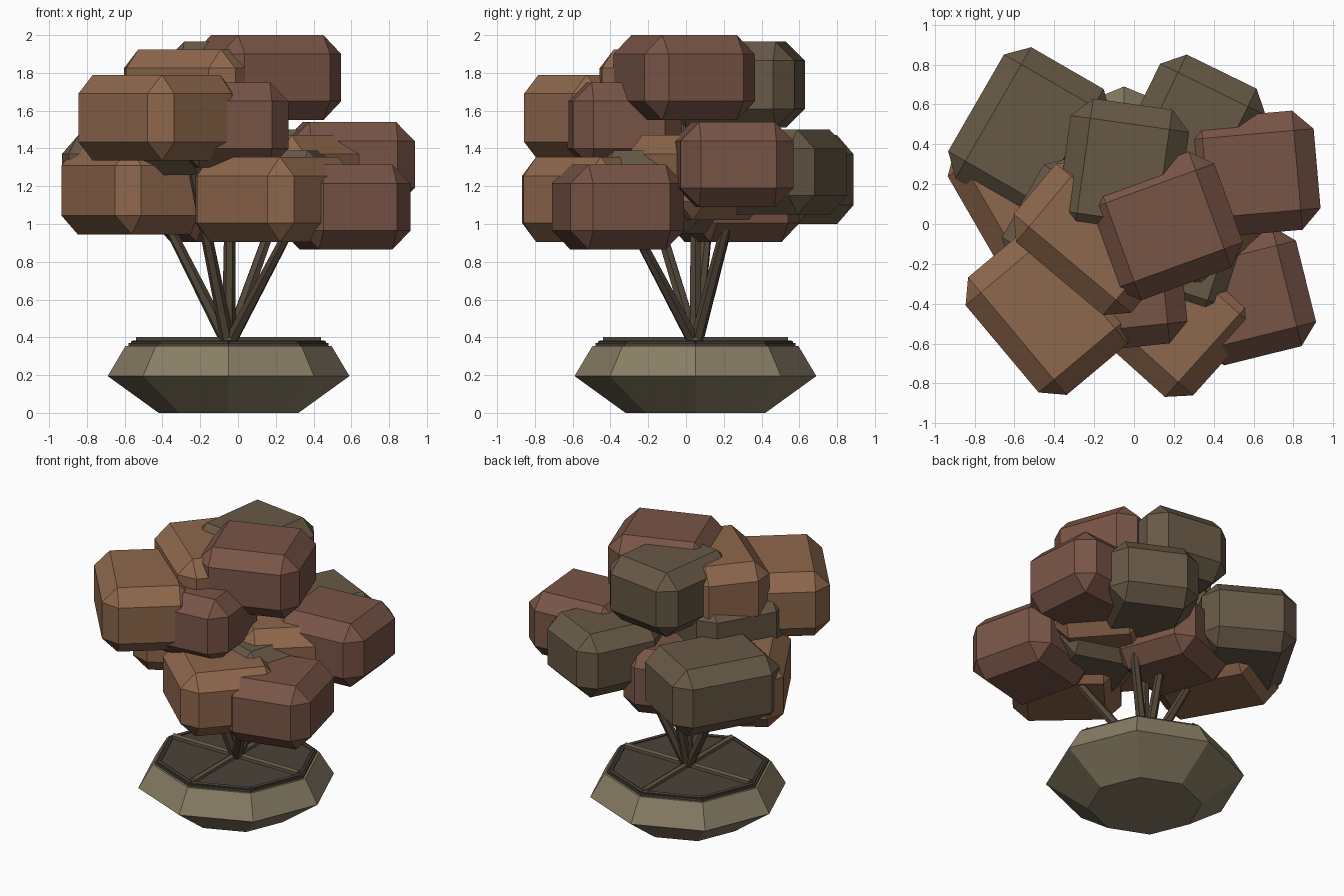
import bpy, bmesh, math
from mathutils import Vector, Matrix

if "Cube" in bpy.data.objects:
    bpy.data.objects.remove(bpy.data.objects["Cube"])

def material(name, rgb):
    m = bpy.data.materials.new(name)
    m.diffuse_color = (*rgb, 1)
    m.use_nodes = True
    m.node_tree.nodes["Principled BSDF"].inputs["Base Color"].default_value = m.diffuse_color
    return m

TAN = material("tan_leaf", (0.27, 0.135, 0.072))
RED = material("red_leaf", (0.19, 0.09, 0.062))
DARK = material("dark_leaf", (0.135, 0.098, 0.06))
STONE = material("stone", (0.25, 0.21, 0.13))
SOIL = material("soil", (0.07, 0.055, 0.042))
ROOT = material("root", (0.12, 0.10, 0.06))
BARK = material("bark", (0.085, 0.062, 0.04))
CX, CY = -0.05, 0.05

def finish(bm, name, mat):
    bmesh.ops.recalc_face_normals(bm, faces=bm.faces)
    me = bpy.data.meshes.new(name)
    bm.to_mesh(me)
    bm.free()
    me.materials.append(mat)
    ob = bpy.data.objects.new(name, me)
    bpy.context.collection.objects.link(ob)
    return ob

def lathe(name, profile, mat, sides=8):
    # stacked rings of (radius, z), capped at both ends
    bm = bmesh.new()
    rings = []
    for r, z in profile:
        rings.append([bm.verts.new((CX + r * math.cos(2 * math.pi * i / sides),
                                    CY + r * math.sin(2 * math.pi * i / sides), z))
                      for i in range(sides)])
    for a, b in zip(rings, rings[1:]):
        for i in range(sides):
            j = (i + 1) % sides
            bm.faces.new((a[i], a[j], b[j], b[i]))
    bm.faces.new(rings[0])
    bm.faces.new(rings[-1])
    return finish(bm, name, mat)

def rod(name, p, q, r1, r2, mat, sides=6):
    p, q = Vector(p), Vector(q)
    d = q - p
    bm = bmesh.new()
    bmesh.ops.create_cone(bm, cap_ends=True, segments=sides, radius1=r1, radius2=r2,
                          depth=d.length)
    rot = d.to_track_quat('Z', 'Y').to_matrix().to_4x4()
    bm.transform(Matrix.Translation((p + q) / 2) @ rot)
    return finish(bm, name, mat)

def leaf_block(name, mat, x, y, z0, z1, hx, hy, deg):
    # box with one-segment chamfers, turned about z
    bm = bmesh.new()
    bmesh.ops.create_cube(bm, size=2)
    bm.transform(Matrix.Diagonal((hx, hy, (z1 - z0) / 2, 1)))
    bmesh.ops.bevel(bm, geom=bm.edges[:], offset=0.1, offset_type='OFFSET',
                    segments=1, affect='EDGES')
    bm.transform(Matrix.Translation((x, y, (z0 + z1) / 2))
                 @ Matrix.Rotation(math.radians(deg), 4, 'Z'))
    return finish(bm, name, mat)

# Pot, soil and cross-shaped surface roots
lathe("pot", [(0.37, 0), (0.64, 0.195), (0.545, 0.355)], STONE)
lathe("soil", [(0.53, 0.34), (0.53, 0.37), (0.50, 0.37)], SOIL)
for i in range(8):
    a, b = (2 * math.pi * k / 8 for k in (i, i + 1))
    rod("soil_rim", (CX + 0.505 * math.cos(a), CY + 0.505 * math.sin(a), 0.37),
        (CX + 0.505 * math.cos(b), CY + 0.505 * math.sin(b), 0.37), 0.014, 0.014, SOIL)
for i in range(4):
    a = math.pi / 2 * i
    rod("surface_root", (CX, CY, 0.38),
        (CX + 0.49 * math.cos(a), CY + 0.49 * math.sin(a), 0.38), 0.022, 0.022, ROOT)

# Stems fanning out of the soil
for tip in [(-0.40, 0.12, 1.05), (-0.27, -0.28, 1.45), (0.30, -0.30, 1.02),
            (-0.05, 0.26, 1.15), (-0.04, 0.05, 1.35), (0.27, 0.28, 1.25),
            (-0.06, -0.20, 1.0)][:6]:
    rod("stem", (CX, CY, 0.36), tip, 0.036, 0.026, BARK)

# Foliage: name, colour, x, y, bottom, top, half width, half depth, turn
blocks = [
    ("top_leaves", RED, 0.155, -0.01, 1.55, 2.0, 0.34, 0.31, 20),
    ("top_back_leaves", DARK, -0.054, 0.265, 1.51, 1.965, 0.30, 0.34, -8),
    ("top_left_leaves", TAN, -0.203, -0.071, 1.48, 1.925, 0.385, 0.265, -40),
    ("upper_front_left_leaves", TAN, -0.432, -0.434, 1.335, 1.79, 0.30, 0.385, 40),
    ("upper_front_leaves", RED, -0.04, -0.33, 1.30, 1.75, 0.29, 0.29, 6),
    ("upper_left_leaves", DARK, -0.29, -0.04, 1.26, 1.68, 0.31, 0.31, -30),
    ("mid_right_leaves", RED, 0.59, 0.25, 1.09, 1.54, 0.33, 0.30, 5),
    ("mid_back_right_leaves", DARK, 0.304, 0.486, 1.05, 1.50, 0.295, 0.31, -26),
    ("mid_core_leaves", TAN, 0.30, 0.05, 1.02, 1.47, 0.30, 0.30, 42),
    ("low_back_left_leaves", DARK, -0.524, 0.453, 1.0, 1.47, 0.31, 0.38, -30),
    ("low_left_leaves", TAN, -0.524, 0.148, 0.945, 1.41, 0.31, 0.385, 30),
    ("low_core_leaves", DARK, 0.241, -0.131, 0.95, 1.39, 0.30, 0.30, -18),
    ("low_front_leaves", TAN, 0.19, -0.455, 0.905, 1.355, 0.35, 0.33, -42),
    ("low_front_right_leaves", RED, 0.572, -0.36, 0.865, 1.315, 0.30, 0.31, 14),
    ("low_back_leaves", RED, -0.10, 0.25, 0.905, 1.36, 0.30, 0.30, 20),
]
for b in blocks:
    leaf_block(*b)
